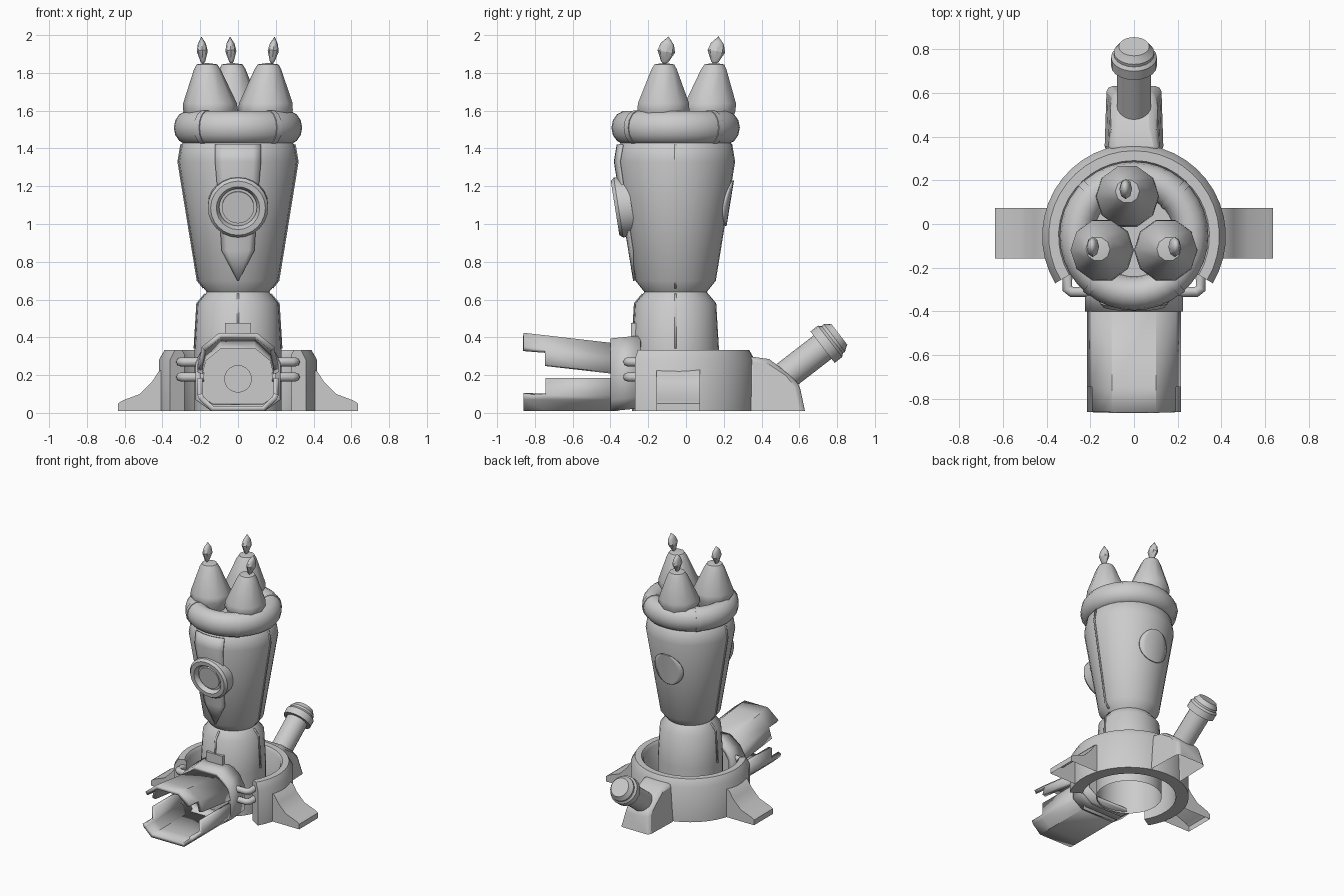
import bpy, bmesh
from math import sin, cos, pi, radians, sqrt
from mathutils import Matrix

if "Cube" in bpy.data.objects:
    bpy.data.objects.remove(bpy.data.objects["Cube"])

CY = -0.055  # y of the tower axis
BODY = [(.165, .64), (.213, .70), (.315, 1.33), (.30, 1.42)]
COLUMN = [(.23, .01), (.23, .33), (.215, .58), (.165, .64)]


def finish(name, bm, loc=(0, 0, 0), rot=(0, 0, 0), normals=True):
    bmesh.ops.remove_doubles(bm, verts=bm.verts, dist=1e-5)
    if normals:
        bmesh.ops.recalc_face_normals(bm, faces=bm.faces)
    me = bpy.data.meshes.new(name)
    bm.to_mesh(me)
    bm.free()
    ob = bpy.data.objects.new(name, me)
    bpy.context.collection.objects.link(ob)
    ob.location, ob.rotation_euler = loc, rot
    return ob


def lathe(name, prof, loc=(0, CY, 0), seg=32, a0=0, a1=360, closed=False, rot=(0, 0, 0)):
    """Spin an (r, z) profile about z; partial sweeps of closed profiles are capped."""
    bm = bmesh.new()
    rows = []
    for i in range(seg + 1):
        a = radians(a0 + (a1 - a0) * i / seg)
        rows.append([bm.verts.new((r * cos(a), r * sin(a), z)) for r, z in prof])
    n = len(prof)
    for p, q in zip(rows, rows[1:]):
        for j in range(n if closed else n - 1):
            k = (j + 1) % n
            bm.faces.new((p[j], q[j], q[k], p[k]))
    if closed and a1 - a0 < 360:
        bm.faces.new(rows[0])
        bm.faces.new(rows[-1])
    return finish(name, bm, loc, rot)


def patch(name, rows, angle, prof, off=.006, n=6):
    """Panel of (z, half width) rows wrapped on a lathed profile."""
    bm = bmesh.new()
    grid = []
    for z, w in rows:
        r = prof[-1][0]
        for (r0, z0), (r1, z1) in zip(prof, prof[1:]):
            if z0 <= z <= z1:
                r = r0 + (r1 - r0) * (z - z0) / (z1 - z0)
        line = []
        for i in range(n + 1):
            x = w * (2 * i / n - 1)
            line.append(bm.verts.new((x, -sqrt(r * r - x * x) - off, z)))
        grid.append(line)
    for p, q in zip(grid, grid[1:]):
        for i in range(n):
            bm.faces.new((p[i], p[i + 1], q[i + 1], q[i]))
    ob = finish(name, bm, (0, CY, 0), (0, 0, radians(angle)))
    m = ob.modifiers.new("thick", 'SOLIDIFY')
    m.thickness, m.offset = off * 2, 0
    return ob


def sheet(name, strips, slope=0, thick=.028):
    """Bent plates: (x, z) outlines run along y, given thickness inward."""
    bm = bmesh.new()
    for pts, y0, y1 in strips:
        ends = [[bm.verts.new((x, y, z + (-.39 - y) * slope)) for x, z in pts] for y in (y0, y1)]
        for i in range(len(pts) - 1):
            bm.faces.new((ends[0][i], ends[0][i + 1], ends[1][i + 1], ends[1][i]))
    ob = finish(name, bm, normals=False)
    ob.modifiers.new("thick", 'SOLIDIFY').thickness = thick
    return ob


def foot(name, pts, loc, turn):
    """Hollow foot: (reach, z, half width) outline with an open underside."""
    bm = bmesh.new()
    s = [[bm.verts.new((x, k * w, z)) for x, z, w in pts] for k in (-1, 1)]
    for i in range(len(pts) - 1):
        bm.faces.new((s[0][i], s[0][i + 1], s[1][i + 1], s[1][i]))
    bm.faces.new(s[0])
    bm.faces.new(s[1])
    return finish(name, bm, loc, (0, 0, radians(turn)))


def rod(name, pts, r):
    cu = bpy.data.curves.new(name, 'CURVE')
    cu.dimensions, cu.bevel_depth, cu.bevel_resolution, cu.use_fill_caps = '3D', r, 2, True
    sp = cu.splines.new('POLY')
    sp.points.add(len(pts) - 1)
    for p, c in zip(sp.points, pts):
        p.co = (*c, 1)
    bpy.context.collection.objects.link(bpy.data.objects.new(name, cu))


# Tower: lower column and tapered body, with recessed top
lathe("column", COLUMN)
lathe("tower_body", BODY + [(.26, 1.46), (.26, 1.52), (0, 1.52)])

# Body panels and seams
patch("front_panel", [(.70, .001), (.86, .085), (1.1, .10), (1.33, .12), (1.42, .12)], 0, BODY)
disc = [(1.11 - .12 * cos(pi * i / 16), .12 * sin(pi * i / 16) + .0005) for i in range(17)]
patch("rear_hatch", disc, 180, BODY, .005)
for a in (90, -90):
    patch("body_seam", [(.66, .006), (.70, .006), (1.33, .006), (1.42, .006)], a, BODY, .003, 1)
    patch("column_seam", [(.34, .006), (.58, .006), (.63, .006)], a, COLUMN, .003, 1)
patch("front_seam", [(.44, .006), (.58, .006), (.63, .006)], 0, COLUMN, .003, 1)

# Porthole on the front, tilted with the taper
tilt = (radians(99), 0, 0)
lathe("porthole_rim", [(.16, -.05), (.16, .02), (.145, .038), (.115, .038), (.10, .015), (.10, -.05)],
      (0, -.338, 1.09), 24, closed=True, rot=tilt)
lathe("porthole_glass", [(.105, .005), (.085, .005), (.085, .018), (0, .018)], (0, -.338, 1.09), 24, rot=tilt)

# Padded ring at the top with four clamps


def tube_section(g):
    return [(.262 + (.078 + g) * cos(2 * pi * i / 14), 1.51 + (.09 + g) * sin(2 * pi * i / 14))
            for i in range(14)]


lathe("top_ring", tube_section(0), seg=36, closed=True)
for a in (45, 135, 230, 310):
    lathe("ring_clamp", tube_section(.004), seg=1, a0=a - 3, a1=a + 3, closed=True)

# Three cones with small flames
for bx, by, fx, fy, lean in ((-.145, -.12, -.165, -.115, .06), (.145, -.12, .16, -.115, -.12), (-.03, .125, -.03, .15, 0)):
    cone = lathe("cone", [(.10, 1.50), (.145, 1.60), (.142, 1.64), (.07, 1.82), (.055, 1.845), (0, 1.853)],
                 (bx, by, 0), 10)
    for v in cone.data.vertices:  # lean the tip outwards
        t = max(0, (v.co.z - 1.6) / .25)
        v.co.x += (fx - bx) * t
        v.co.y += (fy - by) * t
    flame = lathe("flame", [(0, 0), (.02, .015), (.047, .07), (.035, .11), (0, .15)], (fx * 1.12, fy, 1.845), 8,
                  rot=(-.15, -lean, 0))
    flame.rotation_euler.y = .1 * (1 if fx > 0 else -.6)
    flame.scale = (.62, 1, 1)

# Open drum wall around the column, with feet
lathe("drum_wall", [(.42, .01), (.42, .28), (.39, .332), (.345, .332), (.33, .31), (.33, .01)],
      seg=28, a0=-31, a1=211, closed=True)
SIDE = [(.37, .01), (.37, .24), (.42, .22), (.455, .165), (.52, .10), (.61, .066), (.635, .05), (.635, .01)]
for turn in (0, 180):
    foot("side_foot", [(x, z, .115) for x, z in SIDE], (0, -.042, 0), turn)
back = foot("back_foot", [(.33, .01, .135), (.33, .30, .12), (.44, .285, .095), (.54, .21, .09),
                          (.60, .15, .10), (.63, .01, .125)], (0, 0, 0), 90)
b = back.modifiers.new("round", 'BEVEL')
b.width, b.segments = .025, 2

# Slanted pipe with stepped cap at the back
lathe("back_pipe", [(0, -.05), (.078, -.05), (.078, .25), (.105, .25), (.105, .30), (.092, .315),
                    (.092, .33), (.08, .345), (.07, .362), (0, .362)],
      (0, .525, .195), 20, rot=(radians(-52.3), 0, 0))

# Chute: lower trough and raised upper flap, both with stepped front corners
sheet("lower_trough", [([(.215, .095), (.205, .07), (.14, .01), (-.14, .01), (-.205, .07), (-.215, .095)], -.86, -.745),
                       ([(.215, .185), (.215, .095), (.205, .07), (.14, .01), (-.14, .01), (-.205, .07),
                         (-.215, .095), (-.215, .185)], -.745, -.36)])
sheet("upper_flap", [([(-.192, .295), (-.10, .37), (.10, .37), (.192, .295)], -.86, -.745),
                     ([(-.215, .215), (-.192, .295), (-.10, .37), (.10, .37), (.192, .295), (.215, .215)],
                      -.745, -.36)], slope=.115)

# Collar and back plate joining chute to column
ring = [(-.14, .01), (-.225, .07), (-.225, .26), (-.185, .33), (-.10, .395),
        (.10, .395), (.185, .33), (.225, .26), (.225, .07), (.14, .01), (-.14, .01)]
sheet("collar", [(ring, -.40, -.24)], slope=-.1)
bm = bmesh.new()
bm.faces.new([bm.verts.new((x * .97, -.30, z)) for x, z in ring[:-1]])
finish("back_plate", bm)
lathe("plate_button", [(.073, 0), (.073, .015), (0, .015)], (0, -.295, .18), 20, rot=(pi / 2, 0, 0))
bpy.ops.mesh.primitive_cube_add(size=1, location=(0, -.265, .42), scale=(.14, .05, .11))
bpy.context.object.name = "column_block"

# Paired side pipes linking collar and drum
for s in (-1, 1):
    for z in (.19, .27):
        rod("side_pipe", [(s * .18, -.31, z), (s * .285, -.31, z), (s * .305, -.295, z), (s * .305, -.22, z)], .024)

# Smooth shading with sharp creases
bpy.ops.object.select_all(action='DESELECT')
for ob in bpy.context.scene.objects:
    if ob.type == 'MESH':
        ob.select_set(True)
        bpy.context.view_layer.objects.active = ob
bpy.ops.object.shade_smooth_by_angle(angle=radians(38))
